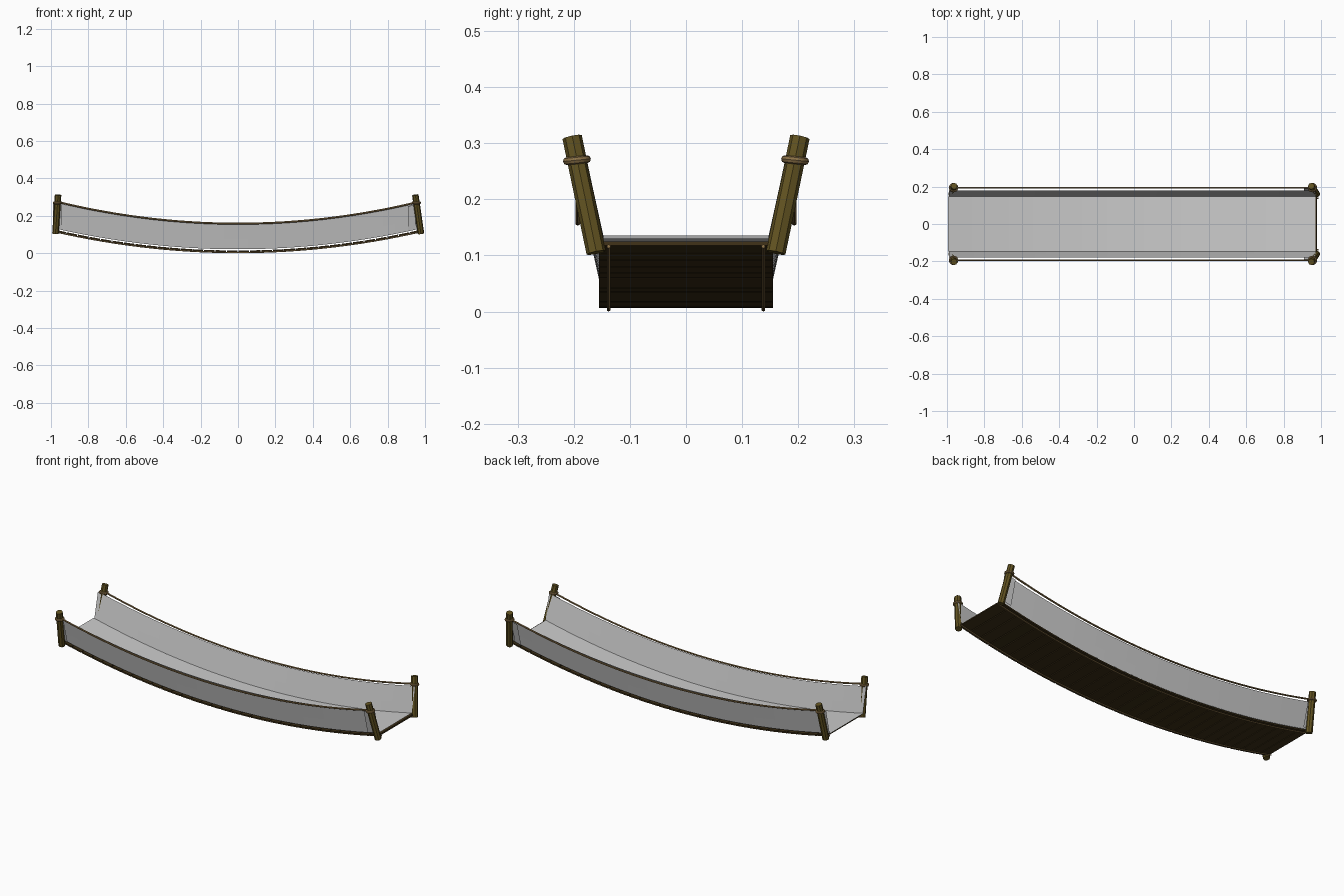
import bpy, bmesh, math
from mathutils import Vector

if "Cube" in bpy.data.objects:
    bpy.data.objects.remove(bpy.data.objects["Cube"])


def material(name, rgb):
    m = bpy.data.materials.new(name)
    m.diffuse_color = (*rgb, 1)
    m.use_nodes = True
    m.node_tree.nodes["Principled BSDF"].inputs["Base Color"].default_value = m.diffuse_color
    return m


wood = material("dark_wood", (0.045, 0.028, 0.008))
post_wood = material("post_wood", (0.12, 0.085, 0.015))
rope_mat = material("rope", (0.25, 0.16, 0.06))


def sag(x):
    return 0.116 * x * x


def make(name, bm, mat=None):
    me = bpy.data.meshes.new(name)
    bm.to_mesh(me)
    bm.free()
    ob = bpy.data.objects.new(name, me)
    bpy.context.collection.objects.link(ob)
    if mat:
        me.materials.append(mat)
    return ob


def sheet(name, profile, x0, x1, n):
    # sweep a y/z profile along the sagging bridge
    bm = bmesh.new()
    rows = []
    for i in range(n + 1):
        x = x0 + (x1 - x0) * i / n
        rows.append([bm.verts.new((x, y, z + sag(x))) for y, z in profile])
    for a, b in zip(rows, rows[1:]):
        for j in range(len(profile) - 1):
            bm.faces.new((a[j], b[j], b[j + 1], a[j + 1]))
    return make(name, bm)


def tube(name, pts, r, mat, sides=6):
    # straight or bent tube, rings perpendicular to the path
    bm = bmesh.new()
    rings = []
    for i, p in enumerate(pts):
        d = (pts[min(i + 1, len(pts) - 1)] - pts[max(i - 1, 0)]).normalized()
        u = d.cross(Vector((0, 1, 0))).normalized()
        v = d.cross(u)
        rings.append([bm.verts.new(p + r * (math.cos(t) * u + math.sin(t) * v))
                      for t in (2 * math.pi * k / sides for k in range(sides))])
    for a, b in zip(rings, rings[1:]):
        for k in range(sides):
            m = (k + 1) % sides
            bm.faces.new((a[k], a[m], b[m], b[k]))
    bm.faces.new(rings[0])
    bm.faces.new(rings[-1])
    bmesh.ops.recalc_face_normals(bm, faces=bm.faces)
    return make(name, bm, mat)


# netting: floor and both flared sides
sheet("floor_net", [(-0.147, 0.021), (0.147, 0.021)], -0.995, 0.97, 30)
for s, side in ((-1, "front"), (1, "back")):
    sheet(side + "_side_net", [(s * 0.147, 0.021), (s * 0.159, 0.075), (s * 0.178, 0.16)],
          -0.99, 0.97, 30)

# planks following the sag
N = 32
pitch = 1.96 / N
for i in range(N):
    x = -0.98 + pitch * (i + 0.5)
    ang = -math.atan(0.232 * x)
    bpy.ops.mesh.primitive_cube_add(size=1, location=(x, 0, 0.0105 + sag(x)),
                                    rotation=(0, ang, 0))
    p = bpy.context.object
    p.name = f"plank_{i + 1}"
    p.scale = (pitch * 0.93 / math.cos(ang), 0.31, 0.008)
    p.data.materials.append(wood)

# ropes, posts and rope wraps on both sides
for s, side in ((-1, "front"), (1, "back")):
    xs = [-0.96 + 1.91 * i / 30 for i in range(31)]
    tube(side + "_hand_rope", [Vector((x, s * 0.193, 0.158 + 0.125 * x * x)) for x in xs],
         0.005, rope_mat)
    xs = [-0.985 + 1.97 * i / 30 for i in range(31)]
    tube(side + "_deck_rope", [Vector((x, s * 0.138, 0.0035 + sag(x))) for x in xs],
         0.0035, rope_mat)
    for end, xb, xt in (("left", -0.976, -0.962), ("right", 0.978, 0.948)):
        low, top = Vector((xb, s * 0.160, 0.105)), Vector((xt, s * 0.203, 0.311))
        tube(f"{side}_{end}_post", [low, top], 0.0175, post_wood, 8)
        bpy.ops.mesh.primitive_torus_add(major_segments=16, minor_segments=8,
                                         major_radius=0.018, minor_radius=0.007,
                                         location=low.lerp(top, 0.8))
        ring = bpy.context.object
        ring.name = f"{side}_{end}_rope_wrap"
        ring.rotation_euler = (s * -0.1, 0, 0)
        ring.data.materials.append(rope_mat)
        bpy.ops.object.shade_smooth_by_angle()
        # short net strip tying the side to the post
        a, b = (xt, xt + 0.018) if xt < 0 else (xt - 0.038, xt)
        sheet(f"{side}_{end}_tie_net", [(s * 0.155, 0.025), (s * 0.190, 0.155)], a, b, 1)
